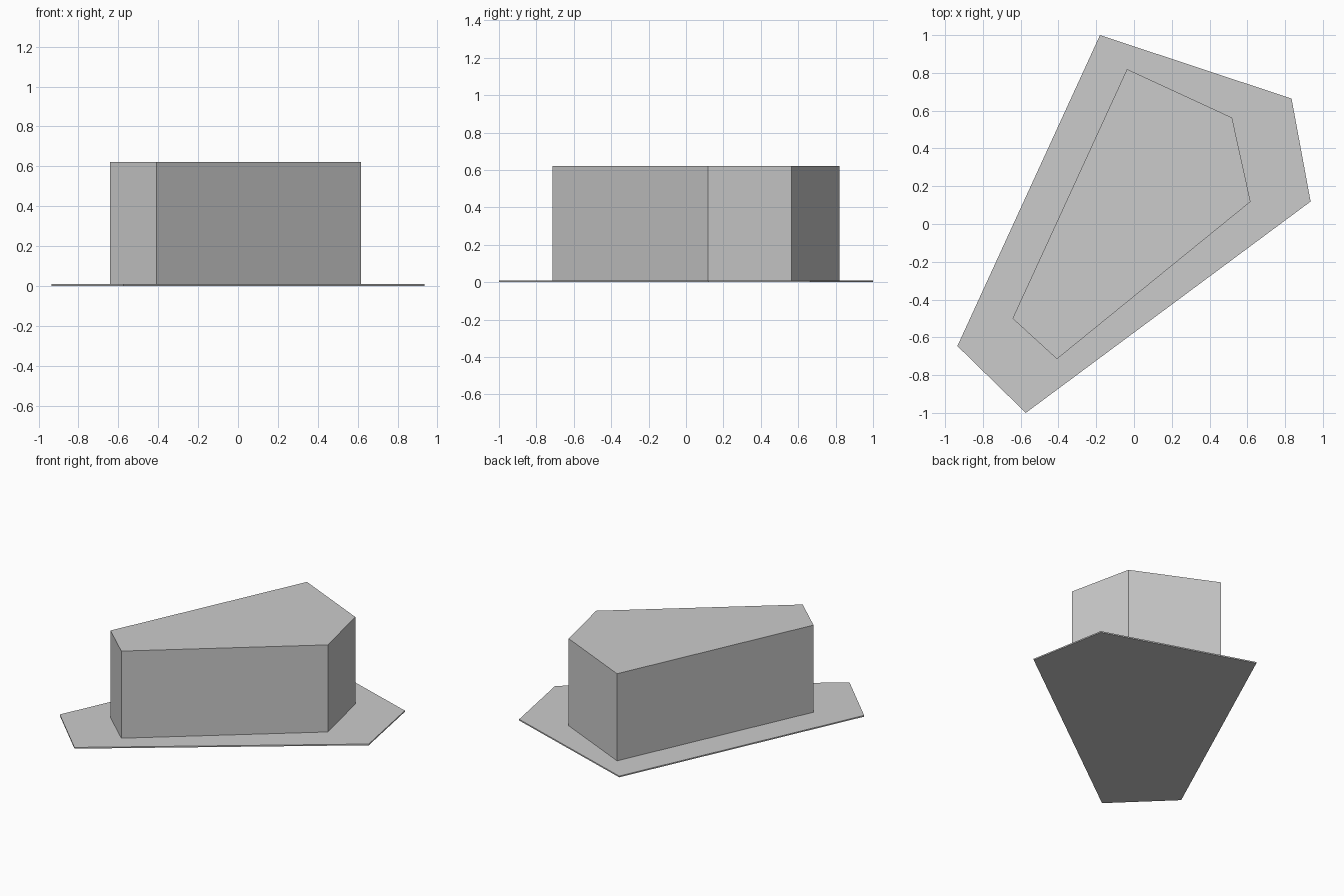
import bpy, bmesh

if "Cube" in bpy.data.objects:
    bpy.data.objects.remove(bpy.data.objects["Cube"])


def prism(name, outline, z0, z1):
    """Extrude a flat outline from z0 up to z1."""
    bm = bmesh.new()
    face = bm.faces.new([bm.verts.new((x, y, z0)) for x, y in outline])
    ext = bmesh.ops.extrude_face_region(bm, geom=[face], use_keep_orig=True)
    top = [v for v in ext["geom"] if isinstance(v, bmesh.types.BMVert)]
    bmesh.ops.translate(bm, verts=top, vec=(0, 0, z1 - z0))
    bmesh.ops.recalc_face_normals(bm, faces=bm.faces)
    mesh = bpy.data.meshes.new(name)
    bm.to_mesh(mesh)
    bm.free()
    obj = bpy.data.objects.new(name, mesh)
    bpy.context.collection.objects.link(obj)
    return obj


# Thin ground slab
slab = [(-0.18, 1.0), (-0.935, -0.646), (-0.573, -1.0), (0.935, 0.119), (0.834, 0.664)]
prism("base_slab", slab, 0.0, 0.009)

# Five-sided building block standing on the slab
block = [(-0.037, 0.82), (-0.643, -0.5), (-0.408, -0.715), (0.617, 0.118), (0.519, 0.563)]
prism("building_block", block, 0.009, 0.622)
